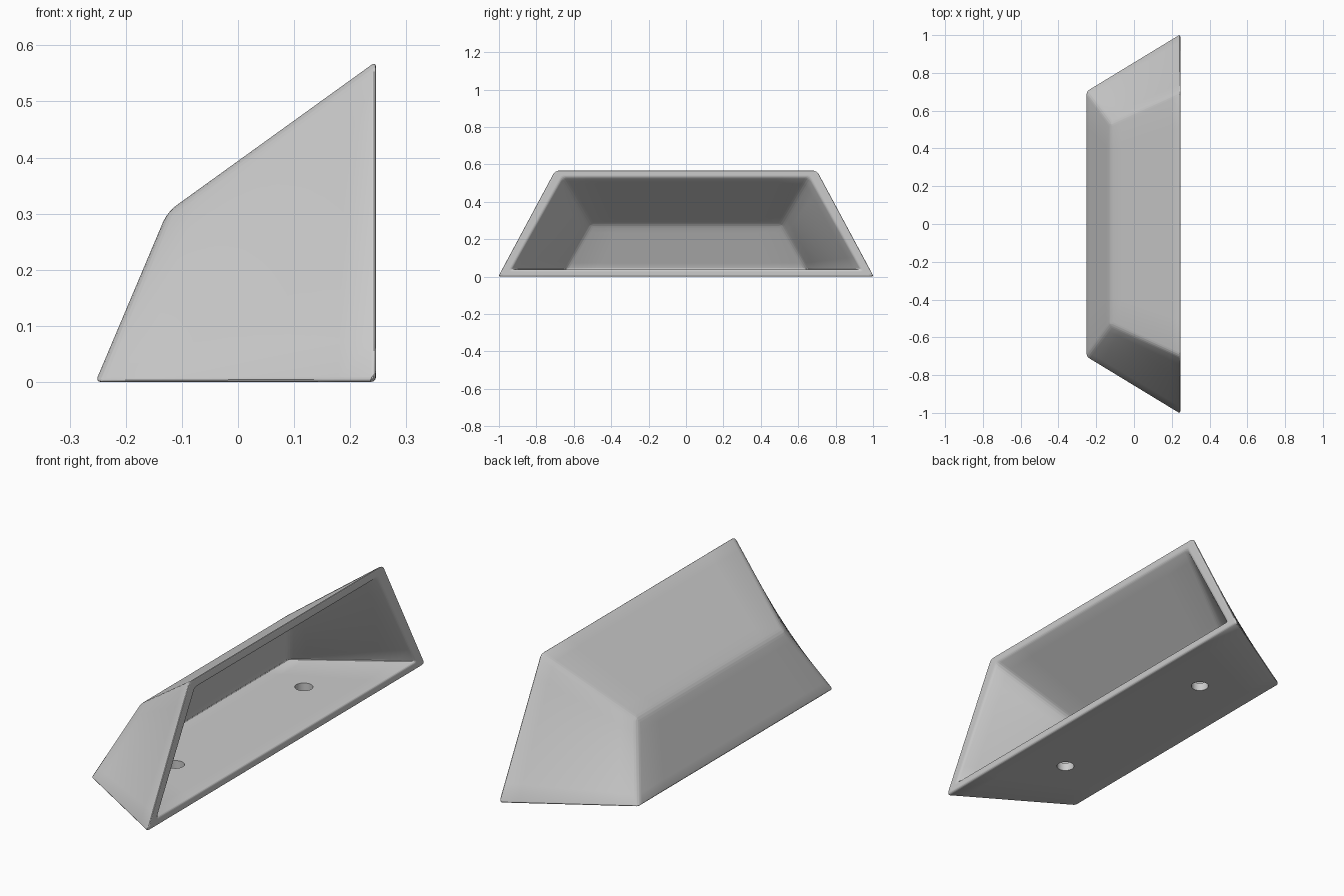
import bpy
import bmesh

if "Cube" in bpy.data.objects:
    bpy.data.objects.remove(bpy.data.objects["Cube"], do_unlink=True)

# Material
grey = bpy.data.materials.new("light grey")
grey.use_nodes = True
colour = (0.6, 0.6, 0.6, 1)
grey.diffuse_color = colour
grey.node_tree.nodes["Principled BSDF"].inputs["Base Color"].default_value = colour

# Half profiles (x, half length, z): floor back, fold, rim top, rim bottom
OUTER = [(-0.254, 0.705, 0), (-0.126, 0.532, 0.303), (0.246, 0.702, 0.571), (0.246, 1.008, 0)]
INNER = [(-0.2, 0.65, 0.038), (-0.1, 0.508, 0.278), (0.246, 0.66, 0.531), (0.246, 0.935, 0.038)]


def add_skin(bm, profile):
    """Make end panels plus floor, back and hood; leave the mouth open."""
    ends = [[bm.verts.new((x, side * y, z)) for x, y, z in profile] for side in (-1, 1)]
    for end in ends:
        bm.faces.new(end)
    for i in (0, 1, 3):
        j = (i + 1) % 4
        bm.faces.new((ends[0][i], ends[0][j], ends[1][j], ends[1][i]))
    return [[end[2], end[3]] for end in ends]


# Hollow shell: outer skin, inner skin and the flat rim joining them
bm = bmesh.new()
outer_rim = add_skin(bm, OUTER)
inner_rim = add_skin(bm, INNER)


def loop(rim):
    return [rim[0][0], rim[0][1], rim[1][1], rim[1][0]]


out, inn = loop(outer_rim), loop(inner_rim)
for i in range(4):
    j = (i + 1) % 4
    bm.faces.new((out[i], out[j], inn[j], inn[i]))
bmesh.ops.recalc_face_normals(bm, faces=bm.faces)

# Folds get a wider rounding than the rim and floor edges
weight = bm.edges.layers.float.new("bevel_weight_edge")
for edge in bm.edges:
    at_fold = any(0.25 < v.co.z < 0.35 for v in edge.verts)
    edge[weight] = 1.0 if at_fold else 0.5

mesh = bpy.data.meshes.new("bin_shell")
bm.to_mesh(mesh)
bm.free()
shell = bpy.data.objects.new("bin_shell", mesh)
bpy.context.collection.objects.link(shell)
mesh.materials.append(grey)

# Rounded edges, then gently warped end panels
bevel = shell.modifiers.new("rounding", "BEVEL")
bevel.limit_method = "WEIGHT"
bevel.width = 0.018
bevel.segments = 3
warp = shell.modifiers.new("panel_grid", "SUBSURF")
warp.subdivision_type = "SIMPLE"
warp.levels = warp.render_levels = 3

# Two screw holes through the floor
cutters = []
for y in (-0.465, 0.465):
    bpy.ops.mesh.primitive_cylinder_add(vertices=32, radius=0.038, depth=0.2, location=(0.008, y, 0))
    cutter = bpy.context.object
    cutter.name = "screw_hole_cutter"
    cutter.hide_render = True
    cutter.data.materials.append(grey)
    cut = shell.modifiers.new("screw_hole", "BOOLEAN")
    cut.operation = "DIFFERENCE"
    cut.solver = "EXACT"
    cut.object = cutter
    cutters.append(cutter)

bpy.ops.object.select_all(action="DESELECT")
shell.select_set(True)
bpy.context.view_layer.objects.active = shell
for modifier in list(shell.modifiers):
    bpy.ops.object.modifier_apply(modifier=modifier.name)
for cutter in cutters:
    bpy.data.objects.remove(cutter, do_unlink=True)

bpy.ops.object.shade_smooth_by_angle(angle=0.7)
